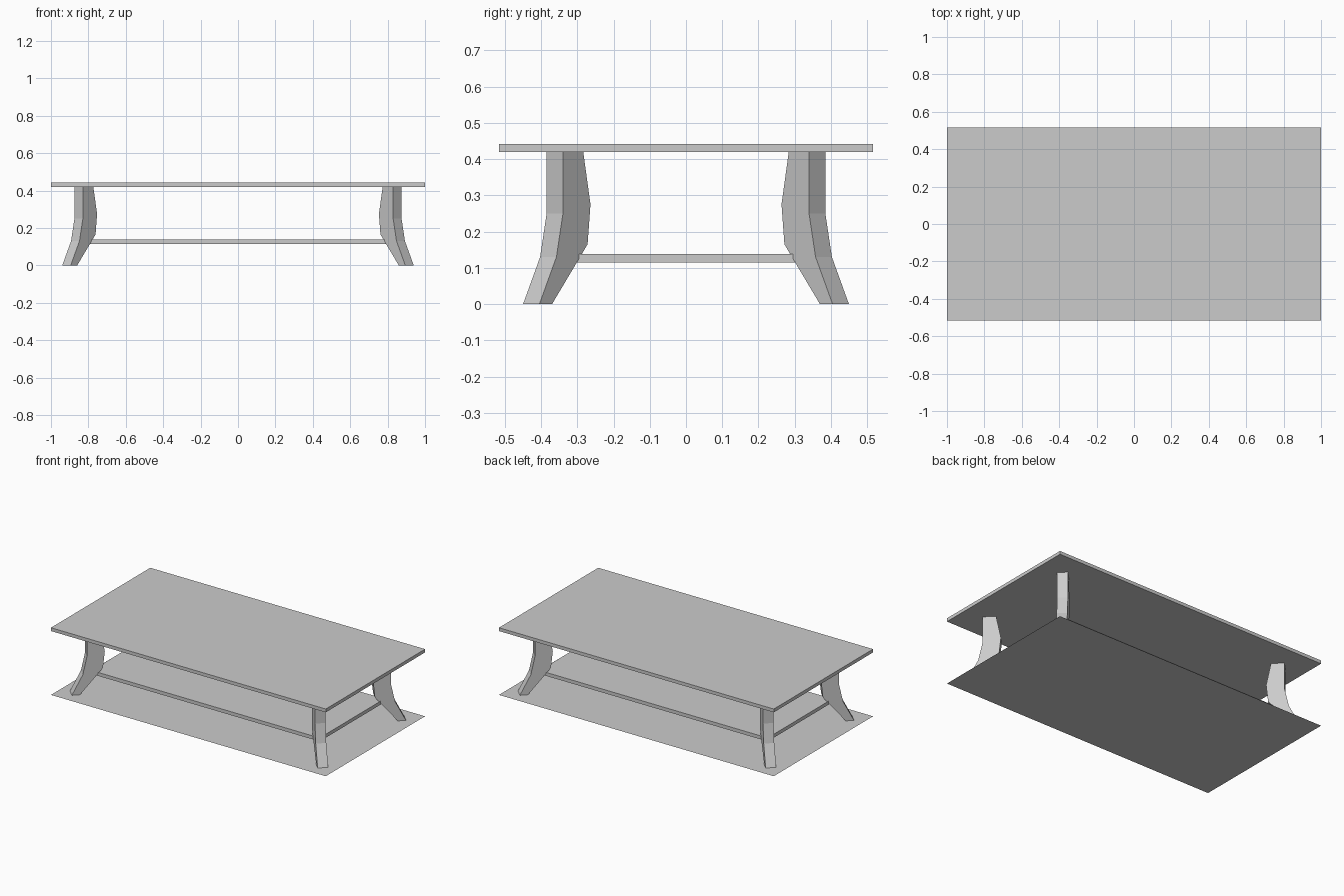
import bpy
import bmesh

cube = bpy.data.objects.get("Cube")
if cube:
    bpy.data.objects.remove(cube, do_unlink=True)

grey = bpy.data.materials.new("plain_grey")
grey.use_nodes = True
colour = (0.6, 0.6, 0.6, 1)
grey.diffuse_color = colour
grey.node_tree.nodes["Principled BSDF"].inputs["Base Color"].default_value = colour


def add_object(name, bm):
    mesh = bpy.data.meshes.new(name)
    bm.to_mesh(mesh)
    bm.free()
    mesh.materials.append(grey)
    obj = bpy.data.objects.new(name, mesh)
    bpy.context.collection.objects.link(obj)
    return obj


def slab(name, half_x, half_y, bottom, top):
    bm = bmesh.new()
    bmesh.ops.create_cube(bm, size=2)
    for v in bm.verts:
        v.co.x *= half_x
        v.co.y *= half_y
        v.co.z = top if v.co.z > 0 else bottom
    return add_object(name, bm)


# Curved leg outline: distance inward along the table diagonal, height
LEG_PROFILE = [(0, 0.42), (0, 0.25), (-0.018, 0.13), (-0.065, 0),
               (-0.03, 0), (0.068, 0.165), (0.076, 0.275), (0.056, 0.42)]
LEG_X, LEG_Y, HALF_WIDTH = 0.852, 0.362, 0.0225


def leg(name, sx, sy):
    bm = bmesh.new()
    sides = []
    for w in (-HALF_WIDTH, HALF_WIDTH):
        sides.append([bm.verts.new((sx * (LEG_X - u + w), sy * (LEG_Y - u - w), z))
                      for u, z in LEG_PROFILE])
    a, b = sides
    bm.faces.new(a)
    bm.faces.new(b[::-1])
    for i in range(len(a)):
        j = (i + 1) % len(a)
        bm.faces.new((a[j], a[i], b[i], b[j]))
    bmesh.ops.recalc_face_normals(bm, faces=bm.faces[:])
    return add_object(name, bm)


# Table top and lower shelf
slab("table_top", 1, 0.516, 0.42, 0.442)
slab("lower_shelf", 0.83, 0.337, 0.115, 0.138)

# Four splayed corner legs
for end, sy in (("front", -1), ("back", 1)):
    for side, sx in (("left", 1), ("right", -1)):
        leg(f"{end}_{side}_leg", sx, sy)

# Flat floor sheet under the table
floor = bmesh.new()
bmesh.ops.create_grid(floor, x_segments=1, y_segments=1, size=1)
for v in floor.verts:
    v.co.y *= 0.516
add_object("floor_sheet", floor)
